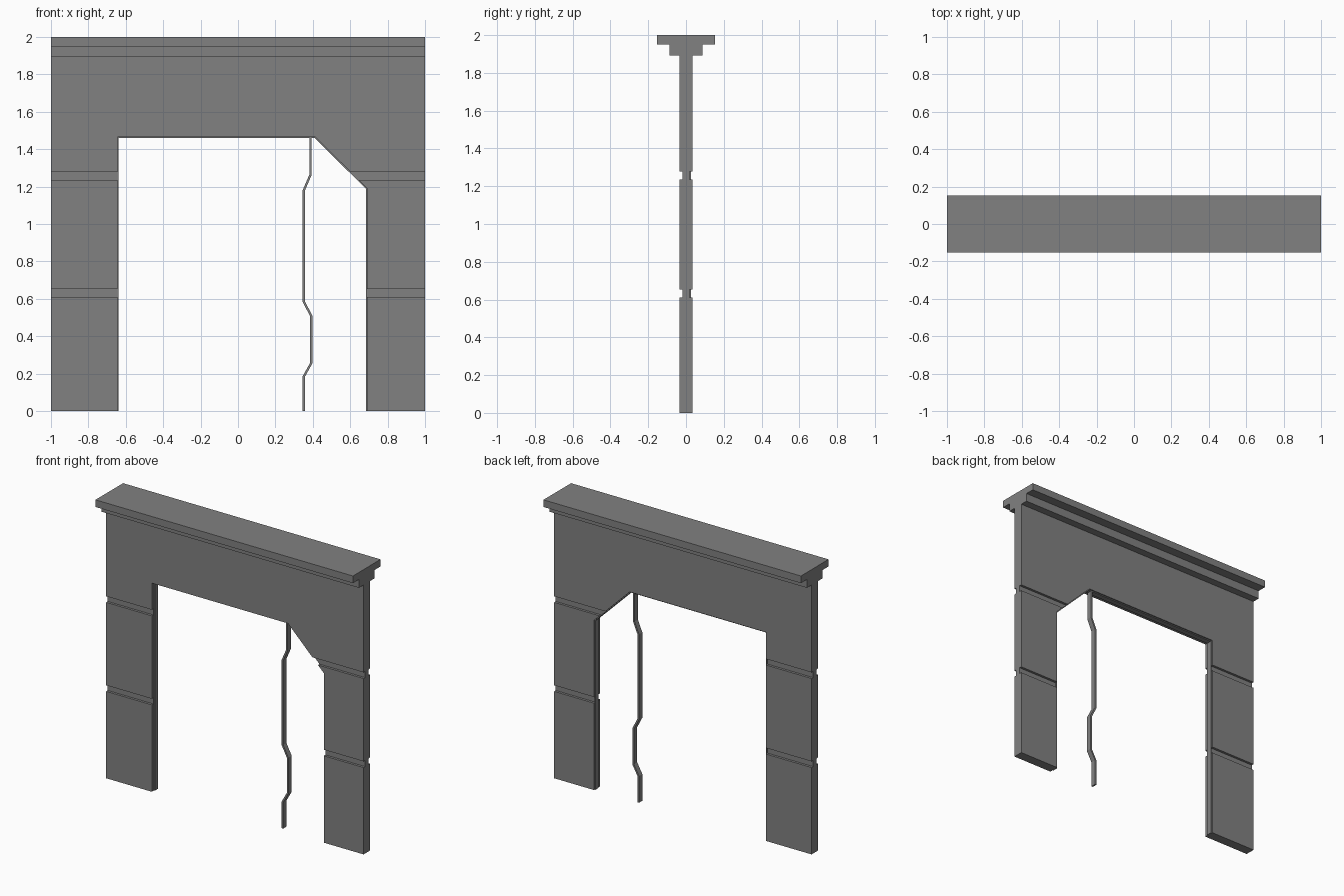
import bpy
import bmesh
from mathutils import Vector

cube = bpy.data.objects.get("Cube")
if cube:
    bpy.data.objects.remove(cube, do_unlink=True)

# Single stone grey
GREY = (0.22, 0.22, 0.22, 1)
stone = bpy.data.materials.new("stone grey")
stone.use_nodes = True
stone.diffuse_color = GREY
stone.node_tree.nodes["Principled BSDF"].inputs["Base Color"].default_value = GREY


def slab(name, outline, y0, y1):
    """Extrude an (x, z) outline from y0 to y1."""
    bm = bmesh.new()
    face = bm.faces.new([bm.verts.new((x, y0, z)) for x, z in outline])
    moved = bmesh.ops.extrude_face_region(bm, geom=[face])["geom"]
    verts = [v for v in moved if isinstance(v, bmesh.types.BMVert)]
    bmesh.ops.translate(bm, verts=verts, vec=(0, y1 - y0, 0))
    bmesh.ops.recalc_face_normals(bm, faces=bm.faces)
    mesh = bpy.data.meshes.new(name)
    bm.to_mesh(mesh)
    bm.free()
    mesh.materials.append(stone)
    obj = bpy.data.objects.new(name, mesh)
    bpy.context.collection.objects.link(obj)
    return obj


def box(name, x, y0, y1, z0, z1):
    return slab(name, [(-x, z0), (x, z0), (x, z1), (-x, z1)], y0, y1)


def offset(path, dist):
    """Mitred copy of an open path, shifted to its right by dist."""
    pts = [Vector(p) for p in path]
    dirs = [(b - a).normalized() for a, b in zip(pts, pts[1:])]
    norms = [Vector((d.y, -d.x)) for d in dirs]
    out = []
    for i, p in enumerate(pts):
        a, b = norms[max(i - 1, 0)], norms[min(i, len(norms) - 1)]
        out.append(p + (a + b) * dist / (1 + a.dot(b)))
    return out


# Wall with a clipped doorway
opening = [(-0.645, 0), (-0.645, 1.465), (0.413, 1.465), (0.691, 1.19), (0.691, 0)]
HALF = 0.035
wall = slab("wall", [(-1, 0), *opening, (1, 0), (1, 1.9), (-1, 1.9)][:], -HALF, HALF)

# Horizontal grooves on both faces of the wall
for z in (0.61, 1.235):
    for side in (-1, 1):
        y0, y1 = sorted((side * 0.018, side * 0.1))
        cutter = box("groove_cutter", 1.1, y0, y1, z, z + 0.043)
        cutter.hide_render = True
        cutter.hide_viewport = True
        cutter.hide_set(True)
        cut = wall.modifiers.new("groove", "BOOLEAN")
        cut.operation = "DIFFERENCE"
        cut.solver = "EXACT"
        cut.object = cutter

# Thin lining around the doorway
LINING_Y = (-0.01, 0.027)
slab("doorway_lining", opening + offset(opening, 0.006)[::-1], *LINING_Y)

# Thin crooked strip hanging in the doorway
crack = [(0.352, 0), (0.352, 0.185), (0.392, 0.257), (0.392, 0.507),
         (0.352, 0.585), (0.352, 1.18), (0.387, 1.262), (0.387, 1.465)]
slab("crooked_strip", offset(crack, -0.006) + offset(crack, 0.006)[::-1], *LINING_Y)

# Stepped cornice
box("cornice_step", 1, -0.088, 0.088, 1.892, 1.95)
box("cornice_top", 1, -0.153, 0.153, 1.95, 2)
